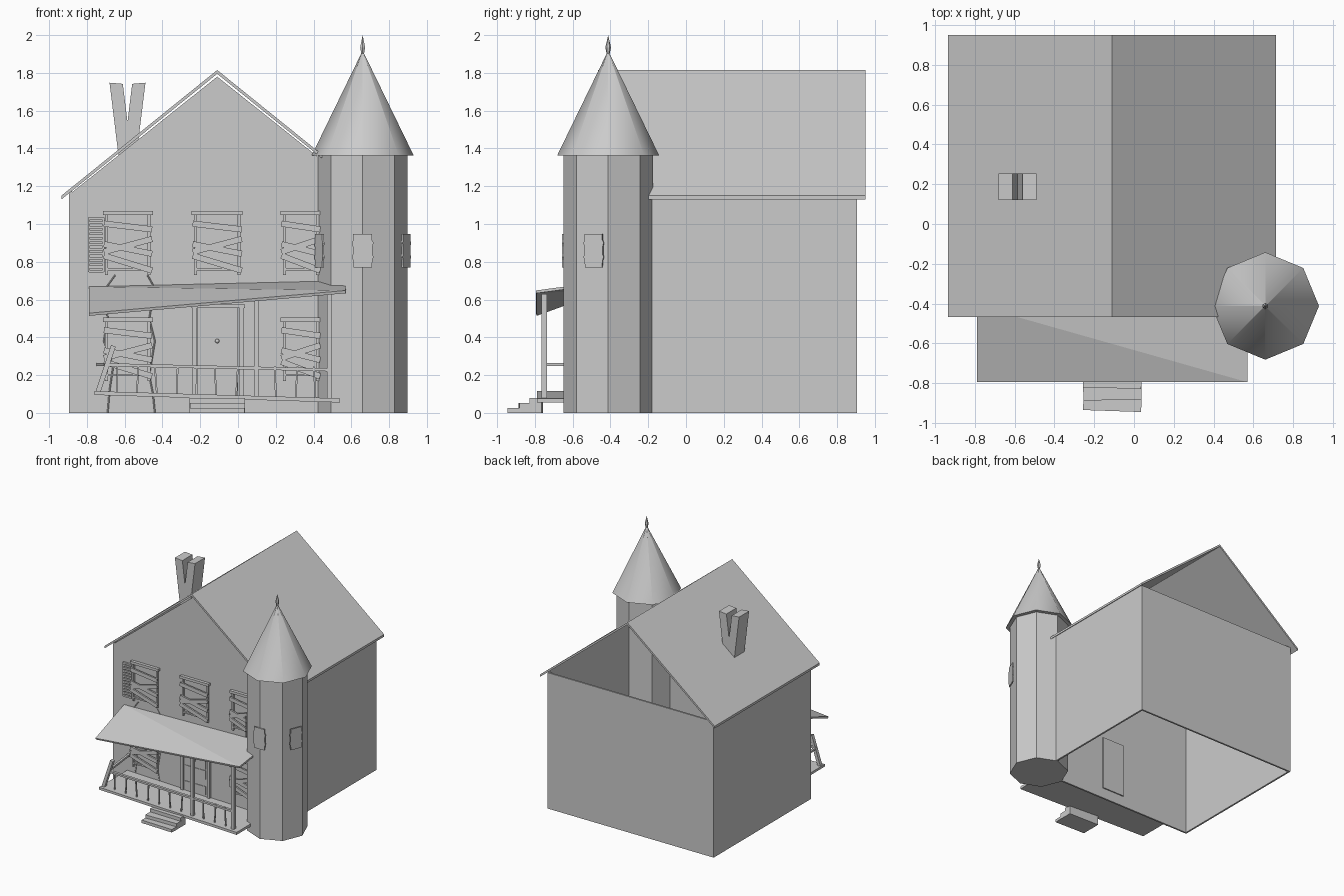
import bpy, bmesh, math
from mathutils import Vector, Matrix

cube = bpy.data.objects.get("Cube")
if cube:
    bpy.data.objects.remove(cube, do_unlink=True)

grey = bpy.data.materials.new("plain grey")
grey.use_nodes = True
grey.diffuse_color = (0.6, 0.6, 0.6, 1)
grey.node_tree.nodes["Principled BSDF"].inputs["Base Color"].default_value = (0.6, 0.6, 0.6, 1)


def finish(name, bm):
    bmesh.ops.recalc_face_normals(bm, faces=bm.faces)
    mesh = bpy.data.meshes.new(name)
    bm.to_mesh(mesh)
    bm.free()
    mesh.materials.append(grey)
    obj = bpy.data.objects.new(name, mesh)
    bpy.context.collection.objects.link(obj)
    return obj


def box(name, lo, hi, turn=0):
    lo, hi = Vector(lo), Vector(hi)
    bm = bmesh.new()
    m = Matrix.Translation((lo + hi) / 2) @ Matrix.Rotation(turn, 4, 'Z') @ Matrix.Diagonal((*(hi - lo), 1))
    bmesh.ops.create_cube(bm, size=1, matrix=m)
    return finish(name, bm)


def beam(name, p, q, width, depth):
    """Square bar from p to q; depth runs along y for bars that face the front."""
    p, q = Vector(p), Vector(q)
    t = (q - p).normalized()
    side = t.cross(Vector((0, 1, 0)))
    if side.length < 0.1:
        side = Vector((1, 0, 0))
    side.normalize()
    rot = Matrix((side, t.cross(side), t)).transposed().to_4x4()
    bm = bmesh.new()
    m = Matrix.Translation((p + q) / 2) @ rot @ Matrix.Diagonal((width, depth, (q - p).length, 1))
    bmesh.ops.create_cube(bm, size=1, matrix=m)
    return finish(name, bm)


def prism(name, outline, y0, y1):
    """Outline in x and z, extruded along y."""
    bm = bmesh.new()
    face = bm.faces.new([bm.verts.new((x, y0, z)) for x, z in outline])
    out = bmesh.ops.extrude_face_region(bm, geom=[face])
    new = [v for v in out["geom"] if isinstance(v, bmesh.types.BMVert)]
    bmesh.ops.translate(bm, verts=new, vec=(0, y1 - y0, 0))
    return finish(name, bm)


def cone(name, centre, z0, z1, r0, r1, sides=8, smooth=False):
    bm = bmesh.new()
    m = Matrix.Translation((centre[0], centre[1], (z0 + z1) / 2))
    bmesh.ops.create_cone(bm, cap_ends=True, segments=sides, radius1=r0, radius2=r1, depth=z1 - z0, matrix=m)
    obj = finish(name, bm)
    if smooth:
        for f in obj.data.polygons:
            f.use_smooth = abs(f.normal.z) < 0.95
    return obj


# House shell: open below, and open in the rear gable
MID, FRONT, BACK = -0.11, -0.41, 0.905
HALF, EAVE = 0.785, 0.825
L, R = MID - HALF, MID + HALF
prism("front_wall", [(L, 0), (R, 0), (R, 1.155), (MID, 1.78), (L, 1.155)], FRONT, FRONT + 0.015)
box("back_wall", (L, BACK - 0.015, 0), (R, BACK, 1.16))
box("right_wall", (L, FRONT, 0), (L + 0.015, BACK - 0.012, 1.175))
box("left_wall", (R - 0.015, FRONT, 0), (R, BACK - 0.012, 1.175))
prism("main_roof", [(MID - EAVE, 1.15), (MID, 1.815), (MID + EAVE, 1.15),
                    (MID + EAVE, 1.13), (MID, 1.795), (MID - EAVE, 1.13)], -0.467, 0.95)

# Split chimney
prism("right_chimney", [(-0.63, 1.34), (-0.56, 1.34), (-0.61, 1.742), (-0.68, 1.748)], 0.12, 0.255)
prism("left_chimney", [(-0.61, 1.34), (-0.54, 1.34), (-0.49, 1.748), (-0.56, 1.742)], 0.12, 0.255)

# Corner tower
TOWER = (0.66, -0.412)
cone("tower", TOWER, 0, 1.372, 0.237, 0.237)
cone("tower_roof", TOWER, 1.363, 1.91, 0.27, 0.004, smooth=True)
cone("finial_base", TOWER, 1.89, 1.935, 0.006, 0.015, 6)
cone("finial_tip", TOWER, 1.935, 2.0, 0.015, 0.0, 6)

# Tower shutters, with ragged side edges
half = [(0.048, 0.77), (0.052, 0.81), (0.058, 0.825), (0.052, 0.84),
        (0.052, 0.88), (0.058, 0.9), (0.05, 0.915), (0.05, 0.948)]
ragged = half + [(-x, z) for x, z in reversed(half)]
for name, place, turn in (("front", (0.66, -0.652), 0), ("left", (0.889, -0.488), math.radians(67.5)),
                          ("right", (0.431, -0.488), math.radians(-67.5))):
    plate = prism(name + "_tower_window", ragged, -0.005, 0.005)
    plate.location = (*place, 0)
    plate.rotation_euler.z = turn


# Boarded windows
def window(name, x0, x1, z0, z1):
    h, y = z1 - z0, FRONT - 0.012
    for x in (x0 + 0.02, x1 - 0.02):
        beam(name + "_side", (x, y + 0.005, z0), (x, y + 0.005, z1 - 0.02), 0.016, 0.018)
    beam(name + "_top", (x0, y, z1 - 0.012), (x1, y, z1 - 0.012), 0.022, 0.028)
    beam(name + "_sill", (x0 + 0.02, y + 0.005, z0 + 0.03), (x1 - 0.02, y + 0.005, z0 + 0.03), 0.012, 0.018)
    for a, b in ((0.8, 0.71), (0.36, 0.56), (0.48, 0.33), (0.3, 0.07)):
        beam(name + "_board", (x0 + 0.005, y - 0.015, z0 + a * h), (x1 - 0.005, y - 0.015, z0 + b * h), 0.032, 0.014)


for name, x0, x1 in (("right", -0.715, -0.45), ("middle", -0.245, 0.025), ("left", 0.225, 0.44)):
    window("upper_" + name + "_window", x0, x1, 0.73, 1.07)
    if name != "middle":
        window("lower_" + name + "_window", x0, x1, 0.17, 0.505)

# Louvred shutter
for x in (-0.79, -0.712):
    beam("shutter_side", (x, -0.417, 0.745), (x, -0.417, 1.035), 0.01, 0.018)
for z in (0.75, 1.028):
    beam("shutter_rail", (-0.79, -0.417, z), (-0.712, -0.417, z), 0.014, 0.018)
for i in range(11):
    z = 0.772 + i * 0.0235
    beam("shutter_slat", (-0.786, -0.416, z), (-0.716, -0.416, z), 0.014, 0.012)


# Dead vines around the windows
def vine(name, points):
    curve = bpy.data.curves.new(name, 'CURVE')
    curve.dimensions = '3D'
    curve.bevel_depth = 0.004
    curve.bevel_resolution = 0
    spline = curve.splines.new('POLY')
    spline.points.add(len(points) - 1)
    for p, (x, z) in zip(spline.points, points):
        p.co = (x, FRONT - 0.003, z, 1)
    curve.materials.append(grey)
    bpy.context.collection.objects.link(bpy.data.objects.new(name, curve))


vine("right_vine", [(-0.65, 0.73), (-0.7, 0.66), (-0.69, 0.5), (-0.71, 0.38), (-0.66, 0.25), (-0.68, 0.12), (-0.69, 0)])
vine("middle_vine", [(-0.48, 0.73), (-0.44, 0.66), (-0.47, 0.5), (-0.44, 0.38), (-0.47, 0.2), (-0.45, 0.1), (-0.44, 0)])
vine("left_vine", [(0.43, 0.74), (0.46, 0.68), (0.45, 0.55)])

# Door
box("door", (-0.215, -0.42, 0.09), (0.0, -0.385, 0.56))
for x in (-0.228, 0.02):
    box("door_jamb", (x - 0.012, -0.432, 0.08), (x + 0.012, FRONT, 0.56))
box("door_lintel", (-0.245, -0.436, 0.555), (0.037, FRONT, 0.575))
for z in (0.11, 0.24, 0.325, 0.47):
    box("door_panel", (-0.205, -0.425, z), (-0.01, -0.42, z + (0.075 if 0.2 < z < 0.3 else 0.07)))
bm = bmesh.new()
bmesh.ops.create_uvsphere(bm, u_segments=10, v_segments=6, radius=0.012, matrix=Matrix.Translation((-0.11, -0.435, 0.38)))
knob = finish("door_knob", bm)
knob.data.shade_smooth()

# Sagging porch roof, folded along its diagonal
bm = bmesh.new()
bl, br, fr, fl = [bm.verts.new(c) for c in ((-0.79, FRONT, 0.668), (0.57, FRONT, 0.7),
                                            (0.57, -0.795, 0.648), (-0.79, -0.795, 0.528))]
bm.faces.new((bl, fr, br))
bm.faces.new((bl, fl, fr))
roof = finish("porch_roof", bm)
if roof.data.polygons[0].normal.z < 0:
    roof.data.flip_normals()
solid = roof.modifiers.new("thickness", 'SOLIDIFY')
solid.thickness = 0.015
solid.offset = -1

# Tilted porch floor
prism("porch_floor", [(-0.76, 0.095), (0.54, 0.055), (0.54, 0.077), (-0.76, 0.115)], -0.79, FRONT)


def floor_z(x):
    return 0.115 - 0.03 * (x + 0.76)


# Porch posts and railing
RAIL = -0.75
for x, top in ((0.097, 0.595), (0.483, 0.63)):
    beam("porch_post", (x, RAIL, floor_z(x)), (x, RAIL, top), 0.024, 0.028)
beam("broken_post", (-0.745, RAIL, 0.1), (-0.66, RAIL, 0.355), 0.026, 0.028)
beam("front_rail", (-0.7, RAIL, 0.255), (0.483, RAIL, 0.228), 0.016, 0.022)
beam("side_rail", (-0.7, RAIL, 0.255), (-0.74, FRONT, 0.255), 0.016, 0.018)
for i in range(11):
    x = -0.64 + i * 0.105
    lean = 0.01 * math.sin(i * 2.3)
    beam("baluster", (x, RAIL, floor_z(x)), (x + lean, RAIL, 0.245), 0.009, 0.009)

# Crooked front steps
for i, (y0, y1, z) in enumerate(((-0.94, -0.87, 0.025), (-0.885, -0.815, 0.052), (-0.825, -0.76, 0.08))):
    box("step", (-0.255, y0, 0), (0.037, y1, z), math.radians((-2, 1, -1.5)[i]))
